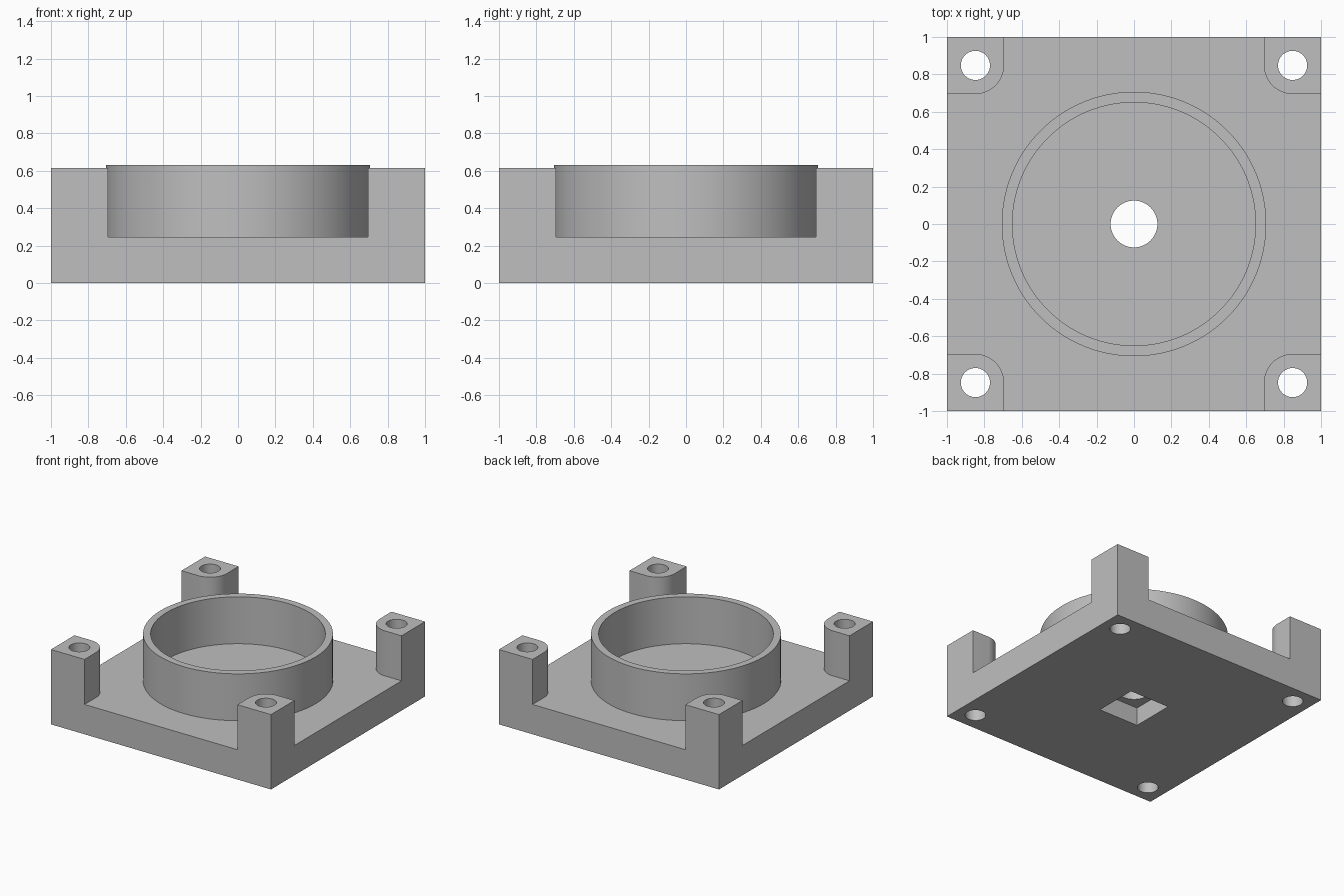
import bpy, bmesh, math
from mathutils import Vector

if "Cube" in bpy.data.objects:
    bpy.data.objects.remove(bpy.data.objects["Cube"], do_unlink=True)

PLATE_TOP, POST_TOP, RING_TOP = 0.245, 0.615, 0.63
POST_INNER, HOLE_POS, HOLE_R = 0.695, 0.848, 0.078
CORNERS = [(sx, sy) for sx in (-1, 1) for sy in (-1, 1)]

grey = bpy.data.materials.new("plain grey")
grey.use_nodes = True
colour = (0.52, 0.52, 0.52, 1)
grey.diffuse_color = colour
grey.node_tree.nodes["Principled BSDF"].inputs["Base Color"].default_value = colour


def prism(name, outline, z0, z1):
    """Solid made by extruding a flat outline from z0 to z1."""
    bm = bmesh.new()
    face = bm.faces.new([bm.verts.new((x, y, z0)) for x, y in outline])
    top = bmesh.ops.extrude_face_region(bm, geom=[face])["geom"]
    verts = [v for v in top if isinstance(v, bmesh.types.BMVert)]
    bmesh.ops.translate(bm, verts=verts, vec=Vector((0, 0, z1 - z0)))
    bmesh.ops.recalc_face_normals(bm, faces=bm.faces)
    mesh = bpy.data.meshes.new(name)
    bm.to_mesh(mesh)
    bm.free()
    mesh.materials.append(grey)
    obj = bpy.data.objects.new(name, mesh)
    bpy.context.collection.objects.link(obj)
    return obj


def circle(radius, cx=0, cy=0, n=96):
    return [(cx + radius * math.cos(math.tau * i / n),
             cy + radius * math.sin(math.tau * i / n)) for i in range(n)]


def square(half):
    return [(-half, -half), (half, -half), (half, half), (-half, half)]


def post_outline(sx, sy, steps=16):
    """Square corner post whose inward corner is rounded."""
    r = HOLE_POS - POST_INNER
    arc = [math.pi + math.pi / 2 * i / steps for i in range(steps + 1)]
    pts = [(HOLE_POS + r * math.cos(a), HOLE_POS + r * math.sin(a)) for a in arc]
    pts += [(1, POST_INNER), (1, 1), (POST_INNER, 1)]
    return [(sx * x, sy * y) for x, y in pts]


def combine(body, part, operation):
    """Join or cut a part, then discard the helper."""
    mod = body.modifiers.new(part.name, 'BOOLEAN')
    mod.operation = operation
    mod.solver = 'EXACT'
    mod.object = part
    bpy.context.view_layer.objects.active = body
    bpy.ops.object.modifier_apply(modifier=mod.name)
    bpy.data.objects.remove(part, do_unlink=True)


# Base plate with four corner posts
body = prism("mounting_base", square(1), 0, PLATE_TOP)
for sx, sy in CORNERS:
    combine(body, prism("corner_post", post_outline(sx, sy), 0, POST_TOP), 'UNION')

# Round cup wall with the plate as its floor
combine(body, prism("cup_wall", circle(0.707, n=128), 0.1, RING_TOP), 'UNION')
combine(body, prism("cup_bore", circle(0.65, n=128), PLATE_TOP, 1), 'DIFFERENCE')

# Screw holes through the posts
for sx, sy in CORNERS:
    hole = circle(HOLE_R, sx * HOLE_POS, sy * HOLE_POS, 48)
    combine(body, prism("screw_hole", hole, -1, 1), 'DIFFERENCE')

# Central hole and the square pocket beneath it
combine(body, prism("centre_hole", circle(0.125, n=64), -1, 1), 'DIFFERENCE')
combine(body, prism("square_pocket", square(0.182), -1, 0.15), 'DIFFERENCE')

# Smooth round walls, crisp edges
bpy.ops.object.select_all(action='DESELECT')
body.select_set(True)
bpy.context.view_layer.objects.active = body
bpy.ops.object.shade_smooth_by_angle(angle=math.radians(30))
